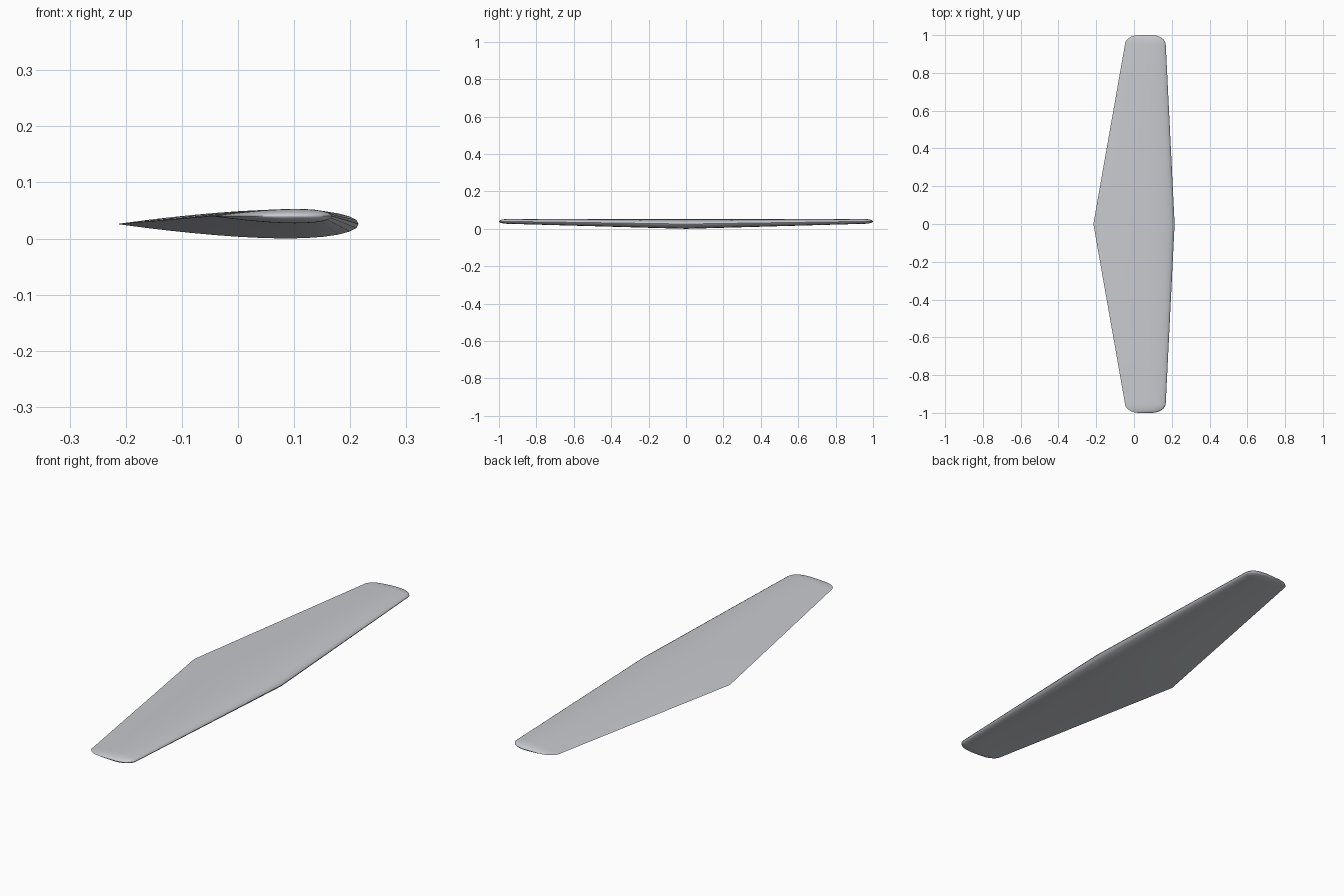
import bpy, bmesh, math

cube = bpy.data.objects.get("Cube")
if cube:
    bpy.data.objects.remove(cube)

# Light grey skin
skin = bpy.data.materials.new("light_grey")
skin.use_nodes = True
colour = (0.58, 0.59, 0.62, 1)
skin.diffuse_color = colour
skin.node_tree.nodes["Principled BSDF"].inputs["Base Color"].default_value = colour

TIP_Y = 0.95          # where the rounded tip begins
STEPS = 16            # points along each airfoil surface


def half_thickness(t):
    """Symmetric airfoil with a closed trailing edge, t from nose to tail."""
    return 0.6 * (0.2969 * math.sqrt(t) - 0.126 * t - 0.3516 * t**2
                  + 0.2843 * t**3 - 0.1036 * t**4)


def section(bm, y, nose, tail, z, thickness):
    """One closed ring of the wing: over the top, back along the bottom."""
    chord = nose - tail
    ts = [(1 - math.cos(math.pi * i / STEPS)) / 2 for i in range(STEPS + 1)]
    loop = [(t, 1) for t in ts] + [(t, -1) for t in ts[-2:0:-1]]
    return [bm.verts.new((nose - chord * t, y,
                          z + side * thickness * half_thickness(t)))
            for t, side in loop]


# Half-span stations: straight taper, then a rounded tip cap
stations = []
for i in range(5):
    f = i / 4
    nose, tail = 0.215 - 0.047 * f, -0.215 + 0.167 * f
    stations.append((TIP_Y * f, nose, tail, 0.026 + 0.014 * f, nose - tail))
mid, half = 0.06, 0.108
for i in range(1, 9):
    a = math.pi / 2 * i / 8
    w = half * (0.3 + 0.7 * math.cos(a))
    thick = 2 * half * max(math.cos(a), 0.04)
    stations.append((TIP_Y + 0.05 * math.sin(a), mid + w, mid - w, 0.04, thick))

# Mirror the stations across the centre and skin them
full = [(-s[0], *s[1:]) for s in reversed(stations[1:])] + stations
bm = bmesh.new()
rings = [section(bm, *s) for s in full]
for a, b in zip(rings, rings[1:]):
    for i in range(len(a)):
        j = (i + 1) % len(a)
        bm.faces.new((a[i], a[j], b[j], b[i]))
for ring in (rings[0], rings[-1]):
    bm.faces.new(ring)
bmesh.ops.recalc_face_normals(bm, faces=bm.faces)

mesh = bpy.data.meshes.new("wing")
bm.to_mesh(mesh)
bm.free()
mesh.materials.append(skin)
wing = bpy.data.objects.new("wing", mesh)
bpy.context.collection.objects.link(wing)

bpy.ops.object.select_all(action='DESELECT')
wing.select_set(True)
bpy.context.view_layer.objects.active = wing
bpy.ops.object.shade_smooth_by_angle(angle=math.radians(40))
